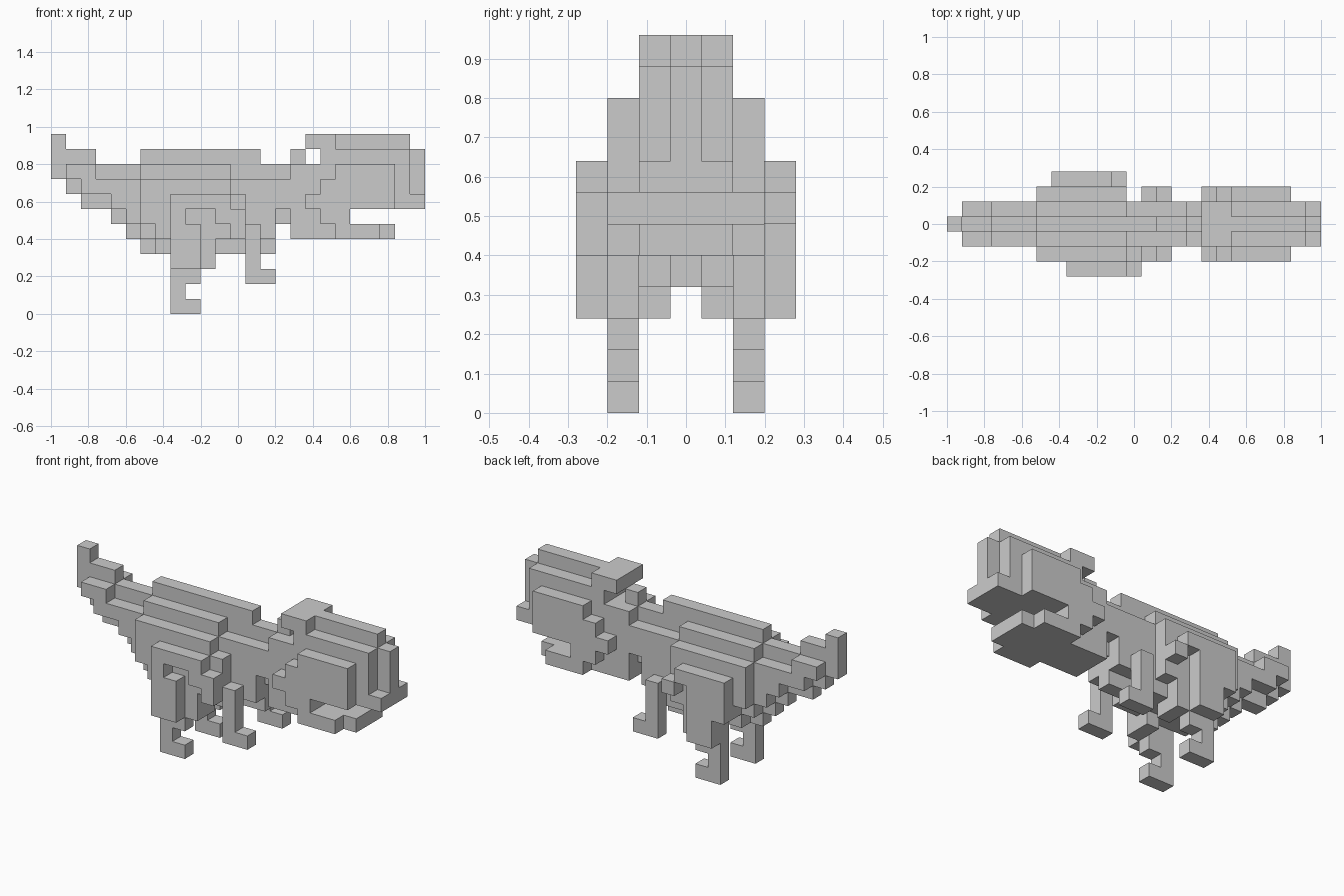
import bpy, bmesh
from mathutils import Vector

if "Cube" in bpy.data.objects:
    bpy.data.objects.remove(bpy.data.objects["Cube"])

# The model is a block dinosaur on a grid of 0.08 cubes:
# x index 0..24, y layer -3..3 (0 = centre), z index 0..11
S = 0.08
cells = {}


def block(part, layers, x0, x1, z0, z1):
    """Fill cells x0..x1, z0..z1 (upper ends excluded) in the given y layers."""
    for j in layers:
        for x in range(x0, x1):
            for z in range(z0, z1):
                cells.setdefault((x, j, z), part)


MID, INNER, OUTER = (0,), (-1, 1), (-2, 2)

# tail: tall centre ridge and thinner flanks
for x0, x1, z0, z1 in ((0, 1, 9, 12), (1, 2, 8, 11), (2, 3, 7, 11), (3, 4, 7, 10),
                       (4, 5, 6, 10), (5, 6, 5, 10)):
    block("tail", MID, x0, x1, z0, z1)
for x0, x1, z0, z1 in ((1, 2, 9, 10), (2, 3, 8, 10), (3, 4, 8, 9), (4, 5, 7, 9), (5, 6, 6, 9)):
    block("tail", INNER, x0, x1, z0, z1)

# torso: stepped back, from spine to sides
for x0, x1, z0, z1 in ((6, 14, 4, 11), (14, 15, 4, 10), (15, 16, 6, 10)):
    block("torso", MID, x0, x1, z0, z1)
for x0, x1, z0, z1 in ((6, 7, 5, 10), (7, 12, 4, 10), (12, 13, 4, 9), (13, 15, 5, 9), (15, 16, 7, 9)):
    block("torso", INNER, x0, x1, z0, z1)
for x0, x1, z0, z1 in ((6, 7, 6, 9), (7, 8, 5, 9), (8, 11, 4, 9), (11, 12, 5, 9)):
    block("torso", OUTER, x0, x1, z0, z1)
block("torso", (-2,), 12, 13, 5, 8)

# neck
block("neck", MID, 16, 17, 5, 11)
block("neck", INNER, 16, 17, 5, 10)

# head: brow, crest, snout and cheeks
CORE = (-1, 0, 1)
block("head", CORE, 17, 19, 11, 12)
block("head", MID, 19, 24, 11, 12)
block("head", CORE, 18, 24, 10, 11)
block("head", CORE, 17, 24, 7, 10)
block("head", MID, 24, 25, 7, 11)
block("head", INNER, 24, 25, 7, 8)
for x0, x1, z0, z1 in ((19, 23, 9, 10), (18, 23, 8, 9), (17, 23, 7, 8), (18, 20, 6, 7)):
    block("head", OUTER, x0, x1, z0, z1)

# lower jaw
block("jaw", CORE, 17, 20, 6, 7)
block("jaw", CORE, 17, 23, 5, 6)
block("jaw", OUTER, 19, 22, 5, 6)

# arms with forward hands
block("arms", OUTER, 13, 14, 2, 6)
block("arms", OUTER, 14, 15, 2, 3)

# thighs: the two sides are in different stride
for x0, x1, z0, z1 in ((8, 12, 7, 8), (8, 9, 3, 7), (9, 10, 3, 6), (11, 13, 6, 7), (12, 13, 5, 6)):
    block("right_thigh", (-3,), x0, x1, z0, z1)
for x0, x1, z0, z1 in ((7, 11, 7, 8), (7, 8, 5, 7), (8, 10, 3, 7), (11, 12, 6, 7)):
    block("left_thigh", (3,), x0, x1, z0, z1)

# lower legs and feet
block("lower_legs", OUTER, 8, 11, 3, 4)
block("lower_legs", INNER, 10, 11, 3, 4)
block("lower_legs", OUTER, 8, 10, 2, 3)
block("lower_legs", OUTER, 8, 9, 1, 2)
block("lower_legs", OUTER, 8, 10, 0, 1)

# turn each part into a mesh of its exposed cube faces
for part in dict.fromkeys(cells.values()):
    bm = bmesh.new()
    for cell, name in cells.items():
        if name != part:
            continue
        centre = Vector(((cell[0] + 0.5) * S - 1, cell[1] * S, (cell[2] + 0.5) * S))
        for axis in range(3):
            for sign in (-1, 1):
                near = list(cell)
                near[axis] += sign
                if tuple(near) in cells:
                    continue
                corners = []
                for a, b in ((-1, -1), (1, -1), (1, 1), (-1, 1)):
                    d = Vector((0, 0, 0))
                    d[axis] = sign
                    d[(axis + 1) % 3] = a
                    d[(axis + 2) % 3] = b
                    corners.append(bm.verts.new(centre + d * S / 2))
                bm.faces.new(corners if sign > 0 else corners[::-1])
    bmesh.ops.remove_doubles(bm, verts=bm.verts, dist=0.001)
    mesh = bpy.data.meshes.new(part)
    bm.to_mesh(mesh)
    bm.free()
    bpy.context.collection.objects.link(bpy.data.objects.new(part, mesh))
